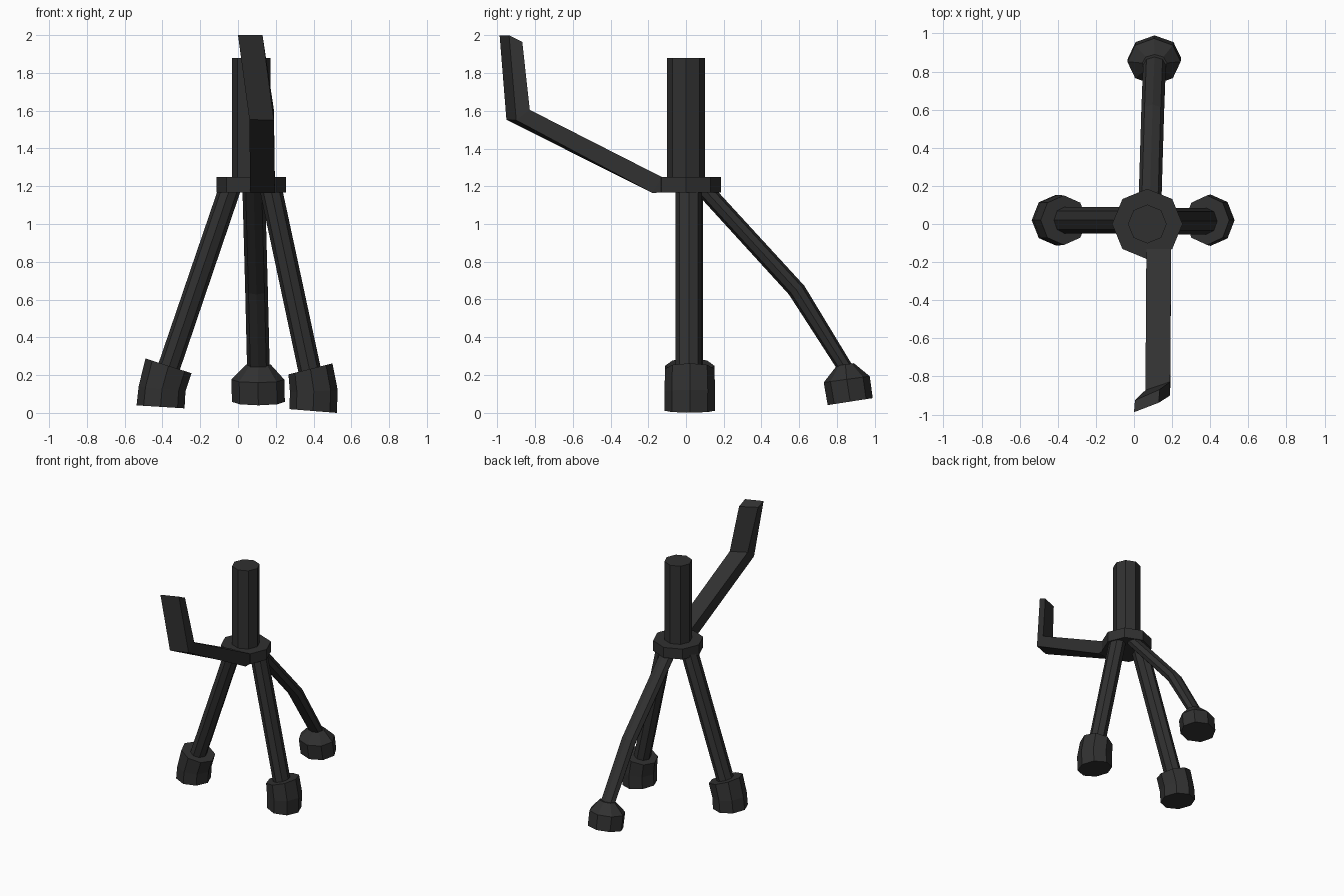
import bpy, bmesh, math
from mathutils import Vector as V

mat = bpy.data.materials.new("charcoal")
mat.diffuse_color = (0.03, 0.03, 0.03, 1)


def ring(a, b, side, n=8):
    """Elliptical ring: a-b is one diameter, side is the half-width vector."""
    a, b, side = V(a), V(b), V(side)
    c, u = (a + b) / 2, (b - a) / 2
    return [c + u * math.cos(t) + side * math.sin(t)
            for t in (2 * math.pi * i / n for i in range(n))]


def loft(name, rings):
    """Join successive rings into a closed, flat-shaded solid."""
    bm = bmesh.new()
    vs = [[bm.verts.new(p) for p in r] for r in rings]
    n = len(vs[0])
    for r, s in zip(vs, vs[1:]):
        for i in range(n):
            j = (i + 1) % n
            bm.faces.new((r[i], r[j], s[j], s[i]))
    bm.faces.new(vs[0])
    bm.faces.new(vs[-1])
    bmesh.ops.recalc_face_normals(bm, faces=bm.faces)
    me = bpy.data.meshes.new(name)
    bm.to_mesh(me)
    bm.free()
    me.materials.append(mat)
    ob = bpy.data.objects.new(name, me)
    bpy.context.collection.objects.link(ob)
    return ob


def disc(z, r):
    return ring((0.07 - r, 0, z), (0.07 + r, 0, z), (0, r, 0))


def xz(x0, z0, x1, z1, w, y=0.02):
    return ring((x0, y, z0), (x1, y, z1), (0, w, 0))


def yz(y0, z0, y1, z1, w, x):
    return ring((x, y0, z0), (x, y1, z1), (w, 0, 0))


# Upright post and collar
loft("post", [disc(1.2, 0.102), disc(1.88, 0.102)])
loft("collar", [disc(1.167, 0.185), disc(1.25, 0.185)])

# Side legs and their cup-shaped feet
loft("left_leg", [xz(-0.095, 1.215, 0.015, 1.178, 0.07), xz(-0.425, 0.25, -0.313, 0.213, 0.07)])
loft("left_foot", [xz(-0.49, 0.288, -0.246, 0.21, 0.13),
                   xz(-0.526, 0.14, -0.278, 0.114, 0.133),
                   xz(-0.537, 0.04, -0.283, 0.024, 0.133)])
loft("right_leg", [xz(0.115, 1.178, 0.23, 1.205, 0.07, 0.015), xz(0.322, 0.205, 0.44, 0.23, 0.07, 0.015)])
loft("right_foot", [xz(0.267, 0.204, 0.5, 0.262, 0.13),
                    xz(0.275, 0.11, 0.528, 0.12, 0.135),
                    xz(0.272, 0.02, 0.523, 0.0, 0.133)])

# Bent back leg with flared foot
loft("back_leg", [yz(0.045, 1.175, 0.12, 1.225, 0.06, 0.083),
                  yz(0.545, 0.627, 0.627, 0.673, 0.06, 0.098),
                  yz(0.805, 0.225, 0.885, 0.247, 0.06, 0.108)])
loft("back_foot", [yz(0.80, 0.25, 0.89, 0.262, 0.065, 0.108),
                   yz(0.73, 0.16, 0.974, 0.193, 0.14, 0.105),
                   yz(0.751, 0.04, 0.99, 0.077, 0.14, 0.108)])

# Flat cranked handle: outer-left, outer-right, inner-right, inner-left per section
loft("handle", [
    [V(p) for p in ((0.065, 0, 1.17), (0.195, 0, 1.17), (0.195, 0, 1.248), (0.065, 0, 1.248))],
    [V(p) for p in ((0.065, -0.18, 1.165), (0.195, -0.18, 1.165), (0.195, -0.13, 1.25), (0.065, -0.13, 1.25))],
    [V(p) for p in ((0.06, -0.952, 1.553), (0.19, -0.9, 1.55), (0.19, -0.828, 1.605), (0.06, -0.872, 1.615))],
    [V(p) for p in ((0, -0.988, 2.0), (0.13, -0.938, 2.0), (0.135, -0.868, 1.966), (0.005, -0.925, 1.972))],
])
